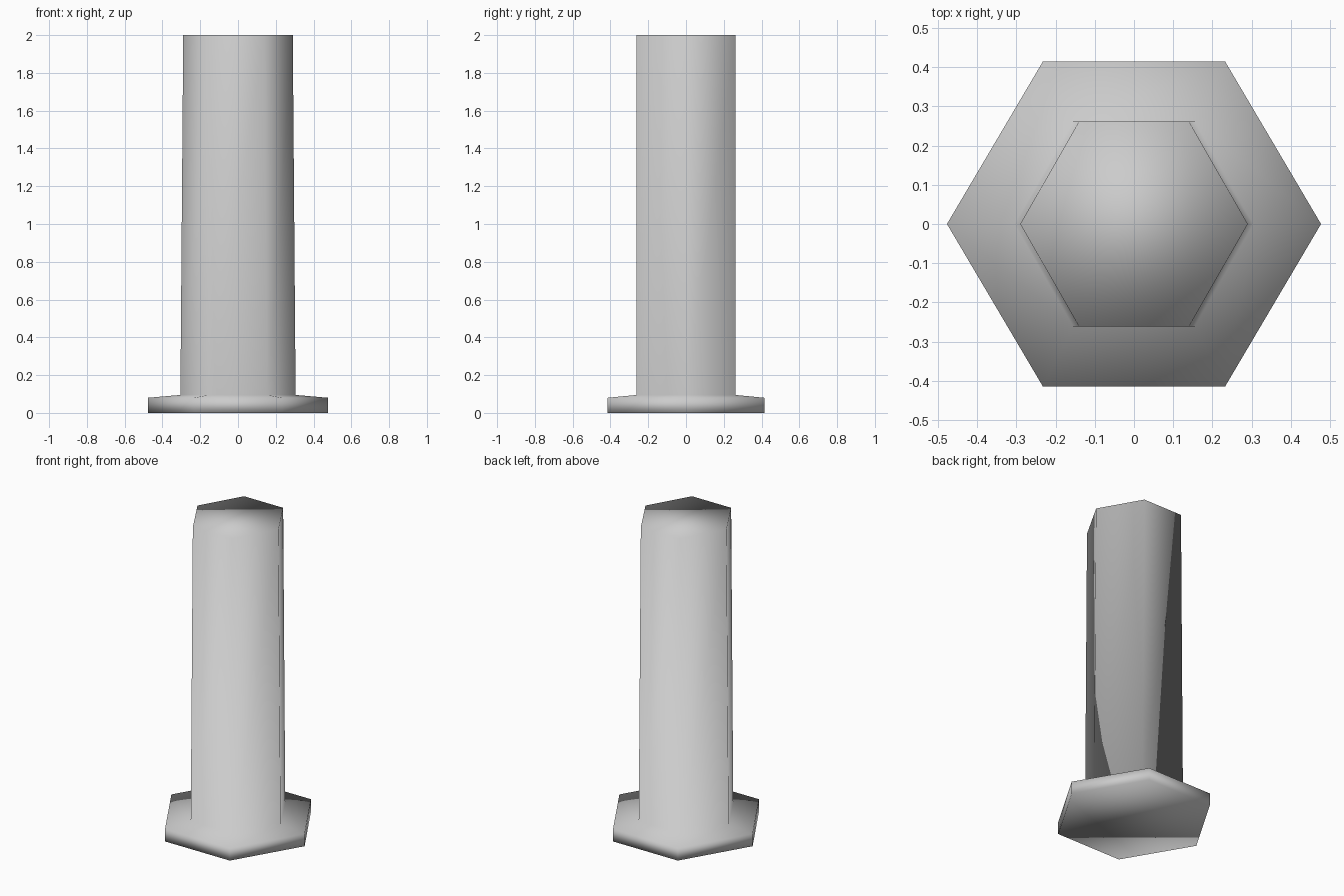
import bpy
import bmesh

cube = bpy.data.objects.get("Cube")
if cube:
    bpy.data.objects.remove(cube, do_unlink=True)

grey = bpy.data.materials.new("light_grey")
grey.use_nodes = True
colour = (0.6, 0.6, 0.6, 1)
grey.diffuse_color = colour
grey.node_tree.nodes["Principled BSDF"].inputs["Base Color"].default_value = colour


def hexagon(bm, tip, side, depth, z):
    """Hexagonal ring with points on the x axis."""
    outline = [(tip, 0), (side, depth), (-side, depth),
               (-tip, 0), (-side, -depth), (side, -depth)]
    return [bm.verts.new((x, y, z)) for x, y in outline]


# Flange and slightly tapered shaft as one smooth skin
bm = bmesh.new()
rings = [
    hexagon(bm, 0.477, 0.232, 0.415, 0),
    hexagon(bm, 0.477, 0.232, 0.415, 0.08),
    hexagon(bm, 0.305, 0.155, 0.262, 0.095),
    hexagon(bm, 0.29, 0.14, 0.262, 2),
]
for low, high in zip(rings, rings[1:]):
    for i in range(6):
        j = (i + 1) % 6
        bm.faces.new((low[i], low[j], high[j], high[i]))

# End caps
bm.faces.new(reversed(rings[0]))
bm.faces.new(rings[-1])
for face in bm.faces:
    face.smooth = True

mesh = bpy.data.meshes.new("flanged_shaft")
bm.to_mesh(mesh)
bm.free()
mesh.materials.append(grey)
bpy.context.collection.objects.link(bpy.data.objects.new("flanged_shaft", mesh))
